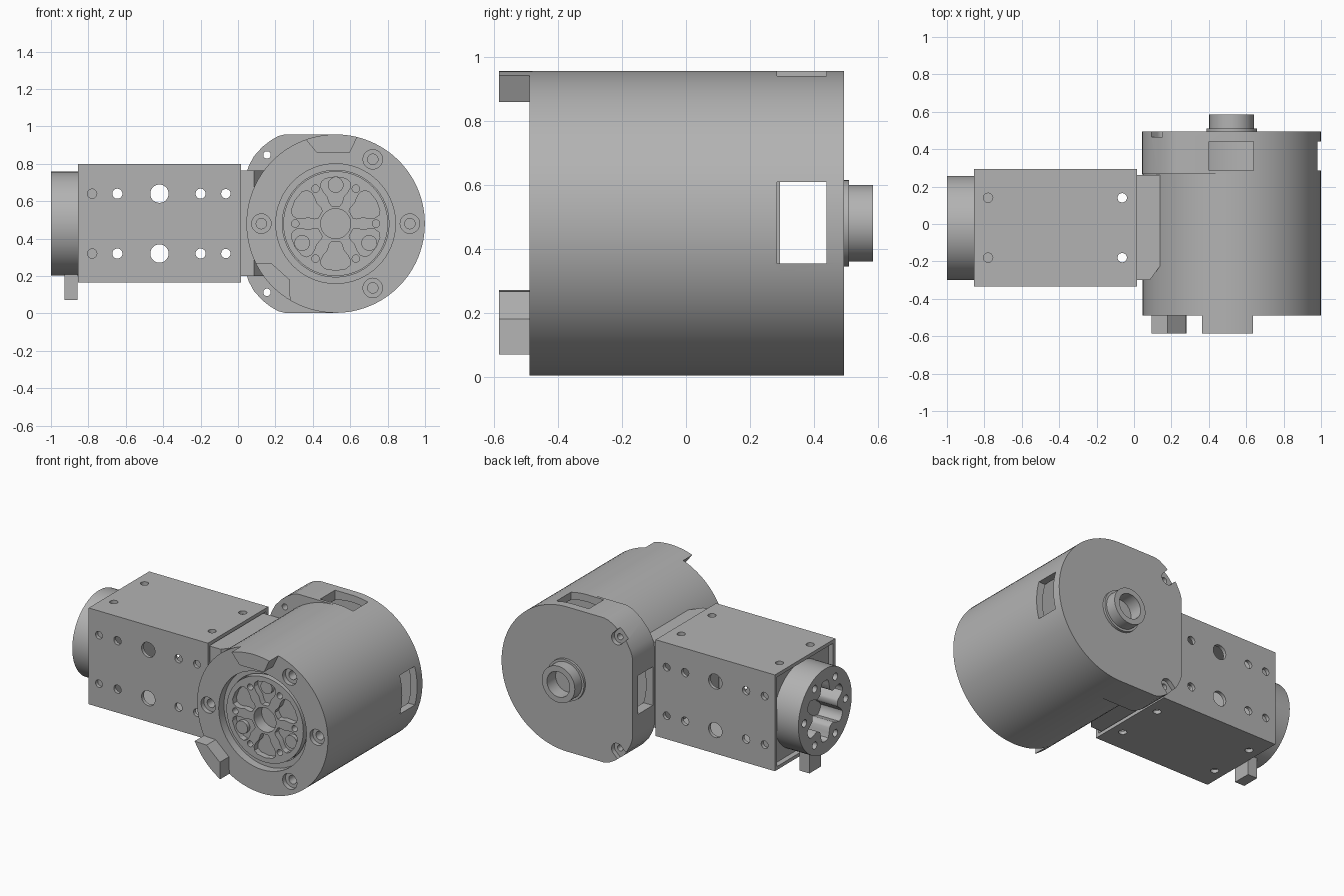
import bpy, bmesh, math
from math import cos, sin, pi, radians
from mathutils import Vector

if "Cube" in bpy.data.objects:
    bpy.data.objects.remove(bpy.data.objects["Cube"])

grey = bpy.data.materials.new("machined_grey")
grey.diffuse_color = (0.45, 0.45, 0.45, 1)
grey.use_nodes = True
grey.node_tree.nodes["Principled BSDF"].inputs["Base Color"].default_value = grey.diffuse_color
CX, CZ, R = 0.522, 0.48, 0.477        # drum axis (along y) and radius
MY, MZ = -0.021, 0.48                 # arm axis (along x)


def arc(cx, cy, r, a0=0, a1=360, n=64):
    """Points on an arc; a full circle leaves out the repeated end."""
    full = abs(a1 - a0) == 360
    m = n if full else n + 1
    return [(cx + r * cos(radians(a0 + (a1 - a0) * i / n)),
             cy + r * sin(radians(a0 + (a1 - a0) * i / n))) for i in range(m)]


def rect(a0, b0, a1, b1):
    return [(a0, b0), (a1, b0), (a1, b1), (a0, b1)]


def prism(name, pts, axis, lo, hi):
    """Extrude a 2D outline along an axis: x uses (y,z), y uses (x,z), z uses (x,y)."""
    place = {"x": lambda p, t: (t, p[0], p[1]),
             "y": lambda p, t: (p[0], t, p[1]),
             "z": lambda p, t: (p[0], p[1], t)}[axis]
    bm = bmesh.new()
    a = [bm.verts.new(place(p, lo)) for p in pts]
    b = [bm.verts.new(place(p, hi)) for p in pts]
    bm.faces.new(a)
    bm.faces.new(b)
    for i in range(len(pts)):
        j = (i + 1) % len(pts)
        bm.faces.new((a[i], a[j], b[j], b[i]))
    bmesh.ops.recalc_face_normals(bm, faces=bm.faces)
    me = bpy.data.meshes.new(name)
    bm.to_mesh(me)
    bm.free()
    me.materials.append(grey)
    ob = bpy.data.objects.new(name, me)
    bpy.context.collection.objects.link(ob)
    return ob


def combine(ob, tools, op="DIFFERENCE"):
    """Apply each tool as a boolean, then delete it."""
    bpy.context.view_layer.objects.active = ob
    for t in tools:
        m = ob.modifiers.new("bool", "BOOLEAN")
        m.operation, m.solver, m.object = op, "EXACT", t
        bpy.ops.object.modifier_apply(modifier=m.name)
        bpy.data.objects.remove(t)


def cut(pts, axis, lo, hi):
    return prism("cutter", pts, axis, lo, hi)


# Drum housing: round front, rear section with two corner ears
housing = prism("drum_housing", arc(CX, CZ, R, n=96), "y", -0.49, 0.3)
ear = [(0.25, 0.957), (0.215, 0.948), (0.175, 0.925), (0.13, 0.89),
       (0.085, 0.84), (0.058, 0.79), (0.046, 0.755), (0.043, 0.72)]
rear = arc(CX, CZ, R, -90, 90, 48) + ear + [(x, 2 * CZ - z) for x, z in reversed(ear)]
combine(housing, [prism("rear", rear, "y", 0.267, 0.495)], "UNION")

tools = [cut(arc(CX, CZ, 0.32), "y", -0.6, -0.435),                 # front recess
         cut(arc(CX, CZ, 0.43), "y", 0.275, 0.45),                  # rear cavity
         cut(rect(0.285, 0.355, 0.44, 0.61), "x", 0.8, 1.1),        # right window
         cut(rect(0.285, 0.355, 0.44, 0.61), "x", -0.1, 0.25),      # left window
         cut(rect(0.40, 0.285, 0.64, 0.44), "z", 0.8, 1.1)]         # top window
for ang in (0, 60, 180, 300):                                       # front screw seats
    x, z = CX + 0.397 * cos(radians(ang)), CZ + 0.397 * sin(radians(ang))
    tools += [cut(arc(x, z, 0.052, n=28), "y", -0.6, -0.46),
              cut(arc(x, z, 0.028, n=20), "y", -0.6, -0.40)]
for s in (1, -1):                                                   # ear holes and slots
    x, z = 0.155, CZ + s * 0.367
    slot = arc(x, z, 0.042, s * 45, s * -135, 16)
    out = Vector((-0.1, s * 0.1))
    slot += [(slot[-1][0] + out.x, slot[-1][1] + out.y), (slot[0][0] + out.x, slot[0][1] + out.y)]
    tools += [cut(slot, "y", 0.465, 0.6), cut(arc(x, z, 0.02, n=20), "y", 0.2, 0.6)]
combine(housing, tools)

# Front stop lugs on the rim
prism("top_lug", arc(CX, CZ, R, 76, 109.5, 12) + [(0.42, 0.86), (0.598, 0.86)], "y", -0.585, -0.48)
prism("side_lug", arc(CX, CZ, R, 206, 239.5, 12) + [(0.277, 0.18), (0.18, 0.267)], "y", -0.585, -0.48)


# Output hub: spoked disc with six pockets and six screw holes
def pocket(cx, cz, ang):
    half = [(0.098, 13), (0.115, 17), (0.15, 17), (0.18, 21), (0.21, 22), (0.235, 19), (0.247, 13)]
    polar = half + [(0.25, 0)] + [(r, -a) for r, a in reversed(half)]
    return [(cx + r * cos(radians(ang + a)), cz + r * sin(radians(ang + a))) for r, a in polar]


hub = prism("output_hub", arc(CX, CZ, 0.28), "y", -0.465, -0.36)
tools = [cut(arc(CX, CZ, 0.08, n=40), "y", -0.6, -0.385)]
for k in range(6):
    a = radians(60 * k)
    tools += [cut(pocket(CX, CZ, 60 * k + 30), "y", -0.6, -0.425),
              cut(arc(CX + 0.216 * cos(a), CZ + 0.216 * sin(a), 0.02, n=16), "y", -0.6, -0.42)]
combine(hub, tools)
drum_core = cut(arc(CX, CZ, 0.285), "y", -0.6, -0.365)
combine(housing, [drum_core])
for ang in (90, 210, 330):
    x, z = CX + 0.207 * cos(radians(ang)), CZ + 0.207 * sin(radians(ang))
    prism("hub_pin", arc(x, z, 0.042, n=28), "y", -0.45, -0.40)

# Rear shaft with hollow bore
shaft = prism("rear_shaft", arc(CX, CZ, 0.12), "y", 0.47, 0.585)
combine(shaft, [prism("collar", arc(CX, CZ, 0.135), "y", 0.48, 0.511)], "UNION")
combine(shaft, [cut(arc(CX, CZ, 0.083, n=40), "y", 0.485, 0.7)])

# Neck joining the drum to the arm
prism("neck", [(-0.03, -0.3), (0.085, -0.3), (0.147, -0.214), (0.2, -0.214),
               (0.2, 0.263), (-0.03, 0.263)], "z", 0.2, 0.765)

# Square tube arm with drilled sides
tube = prism("arm_tube", rect(-0.335, 0.165, 0.295, 0.80), "x", -0.855, 0.015)
tools = [cut(rect(-0.312, 0.188, 0.272, 0.777), "x", -1, 0.1)]
for x, r in ((-0.78, 0.025), (-0.645, 0.027), (-0.42, 0.049), (-0.2, 0.027), (-0.065, 0.025)):
    for z in (0.32, 0.64):
        tools.append(cut(arc(x, z, r, n=28), "y", -0.5, 0.5))
for x in (-0.78, -0.063):
    for y in (-0.18, 0.14):
        tools.append(cut(arc(x, y, 0.025, n=24), "z", 0, 1))
combine(tube, tools)

# Mounting plate inside the tube end
prism("tube_plate", rect(-0.312, 0.188, 0.272, 0.777), "x", -0.82, -0.70)

# End ring with lobed opening and screw holes
ring = prism("end_ring", arc(MY, MZ, 0.278), "x", -1.0, -0.8)
lobes = []
for i in range(72):
    t = 2 * pi * i / 72
    r = 0.165 + 0.035 * max(-1, min(1, 1.6 * cos(6 * t)))
    lobes.append((MY + r * cos(t + pi / 6), MZ + r * sin(t + pi / 6)))
tools = [cut(lobes, "x", -1.1, -0.84)]
for k in range(6):
    a = radians(60 * k)
    tools.append(cut(arc(MY + 0.215 * cos(a), MZ + 0.215 * sin(a), 0.024, n=20), "x", -1.1, -0.95))
combine(ring, tools)

# Stop tab under the end ring
prism("stop_tab", rect(MY - 0.06, 0.072, MY + 0.06, 0.23), "x", -0.928, -0.857)

# Smooth shading with sharp edges kept
bpy.ops.object.select_all(action="DESELECT")
for ob in bpy.context.scene.objects:
    ob.select_set(True)
bpy.context.view_layer.objects.active = housing
bpy.ops.object.shade_smooth_by_angle(angle=radians(30))
